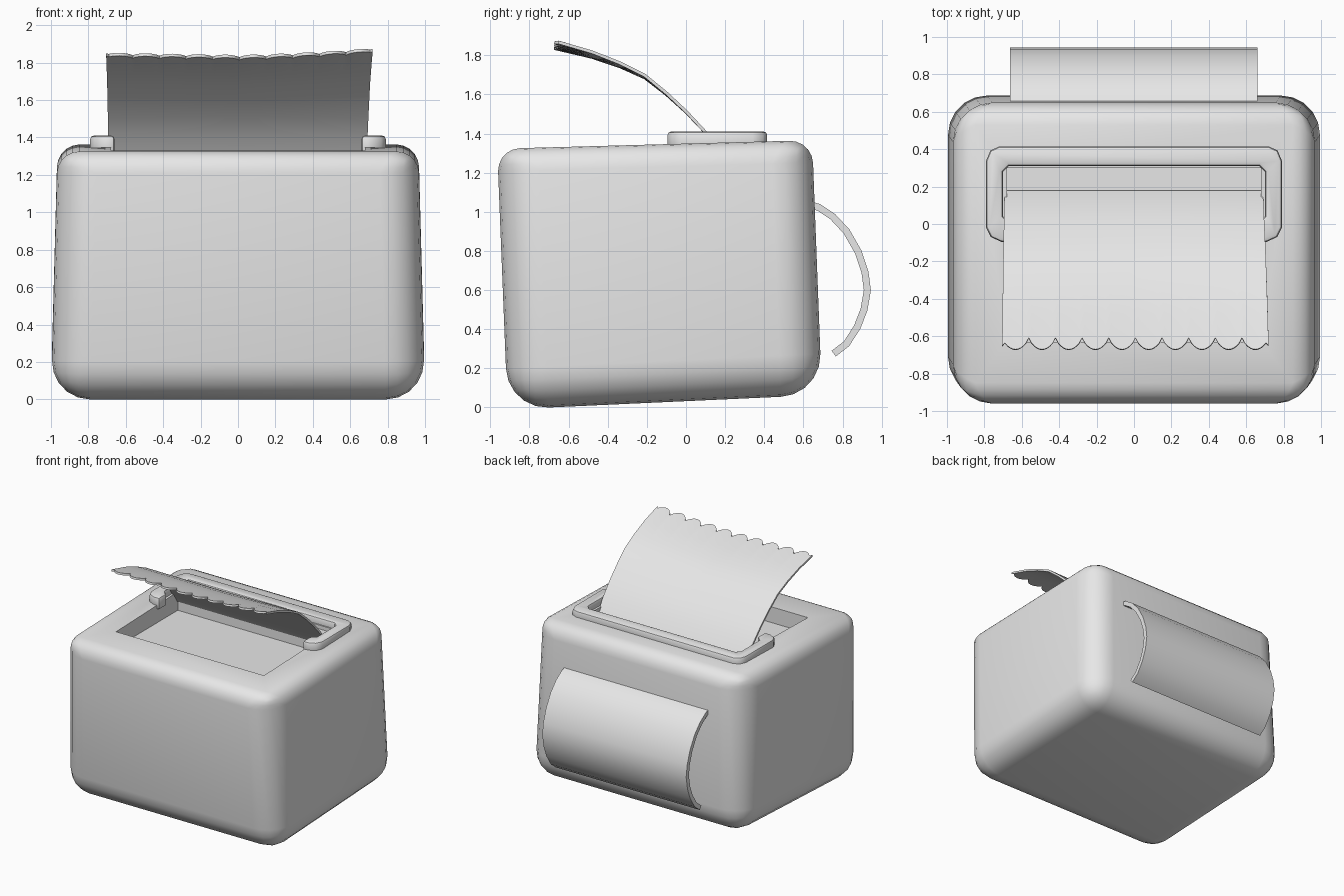
import bpy, bmesh, math

if "Cube" in bpy.data.objects:
    bpy.data.objects.remove(bpy.data.objects["Cube"])

grey = bpy.data.materials.new("plain_grey")
grey.diffuse_color = (0.8, 0.8, 0.8, 1)
grey.use_nodes = True
grey.node_tree.nodes["Principled BSDF"].inputs["Base Color"].default_value = grey.diffuse_color


def make(name, bm):
    bmesh.ops.recalc_face_normals(bm, faces=bm.faces)
    me = bpy.data.meshes.new(name)
    bm.to_mesh(me)
    bm.free()
    ob = bpy.data.objects.new(name, me)
    bpy.context.collection.objects.link(ob)
    me.materials.append(grey)
    return ob


def finish(ob, angle=35):
    """Apply the modifiers, then smooth everything but the sharp edges."""
    bpy.context.view_layer.update()
    dg = bpy.context.evaluated_depsgraph_get()
    me = bpy.data.meshes.new_from_object(ob.evaluated_get(dg))
    ob.modifiers.clear()
    ob.data = me
    bpy.ops.object.select_all(action='DESELECT')
    ob.select_set(True)
    bpy.context.view_layer.objects.active = ob
    bpy.ops.object.shade_smooth_by_angle(angle=math.radians(angle))


def prism(bm, pts, lo, hi, place):
    """Extrude a 2D outline between lo and hi; place maps (a, b, h) to a point."""
    a = [bm.verts.new(place(*p, lo)) for p in pts]
    b = [bm.verts.new(place(*p, hi)) for p in pts]
    bm.faces.new(a)
    bm.faces.new(b[::-1])
    n = len(pts)
    for i in range(n):
        j = (i + 1) % n
        bm.faces.new((a[i], b[i], b[j], a[j]))


def sheet(name, rows, thickness):
    bm = bmesh.new()
    grid = [[bm.verts.new(p) for p in row] for row in rows]
    for r, s in zip(grid, grid[1:]):
        for i in range(len(r) - 1):
            bm.faces.new((r[i], r[i + 1], s[i + 1], s[i]))
    ob = make(name, bm)
    m = ob.modifiers.new("thickness", 'SOLIDIFY')
    m.thickness, m.offset = thickness, 0
    finish(ob)
    return ob


# Body: leaning, slightly tapered box with soft edges
bm = bmesh.new()
side = [(-0.912, -0.01), (0.695, 0.064), (0.645, 1.366), (-0.965, 1.322)]
prism(bm, side, -1, 1, lambda y, z, x: (x * (1.0 if z < 0.5 else 0.965), y, z))
weight = bm.edges.layers.float.new("bevel_weight_edge")
for e in bm.edges:
    e[weight] = 0.55 if all(v.co.z > 1 for v in e.verts) else 1.0
body = make("body", bm)
bev = body.modifiers.new("round", 'BEVEL')
bev.limit_method, bev.width, bev.segments = 'WEIGHT', 0.21, 5

# Paper well and the shallow ledge behind it
cutters = []
for name, y0, y1, z0 in (("well_cutter", -0.63, 0.18, 1.2),
                         ("ledge_cutter", 0.1, 0.3, 1.325)):
    bm = bmesh.new()
    w = 0.68
    prism(bm, [(-w, y0), (w, y0), (w, y1), (-w, y1)], z0, 1.6,
          lambda x, y, z: (x, y, z))
    cut = make(name, bm)
    cut.hide_render = True
    cutters.append(cut)
    m = body.modifiers.new(name, 'BOOLEAN')
    m.operation, m.solver, m.object = 'DIFFERENCE', 'EXACT', cut
finish(body)
for cut in cutters:
    bpy.data.objects.remove(cut)

# U-shaped tear bar around the slot
half = [(0.67, 0.31), (0.70, 0.28), (0.70, 0.04), (0.66, 0.0), (0.66, -0.095),
        (0.71, -0.095), (0.765, -0.07), (0.79, -0.02), (0.79, 0.34),
        (0.768, 0.393), (0.72, 0.415)]
outline = half + [(-x, y) for x, y in half[::-1]]
bm = bmesh.new()
prism(bm, outline, 1.31, 1.41, lambda x, y, z: (x, y, z))
bar = make("tear_bar", bm)
m = bar.modifiers.new("soften", 'BEVEL')
m.width, m.segments, m.limit_method = 0.018, 2, 'ANGLE'
m.angle_limit = math.radians(60)
finish(bar, 40)

# Printed paper curling forward, with a scalloped torn end
curve = [(0.18, 1.28), (0.10, 1.405), (0.0, 1.51), (-0.1, 1.6), (-0.21, 1.685),
         (-0.34, 1.743), (-0.48, 1.79), (-0.61, 1.822)]
rows, cols = [], 100
for k, (y, z) in enumerate(curve):
    v = k / (len(curve) - 1)
    row = []
    for i in range(cols + 1):
        u = i / cols
        x = -0.692 - 0.013 * v + u * (1.38 + 0.045 * v)
        lift = v * v * (0.035 * max(0, x / 0.7) ** 1.5 + 0.012 * max(0, -x / 0.7))
        scallop = abs(math.sin(math.pi * 10 * u)) ** 0.7 if k == len(curve) - 1 else 0
        if i in (0, cols) and scallop < 0.1 and k == len(curve) - 1:
            scallop = 0.7
        row.append((x, y - 0.062 * scallop, z + lift + 0.012 * scallop))
    rows.append(row)
sheet("paper", rows, 0.016)

# Curved flap on the back
arc = [(0.62, 1.04), (0.68, 1.022), (0.75, 0.975), (0.82, 0.9), (0.88, 0.795),
       (0.915, 0.69), (0.927, 0.6), (0.91, 0.5), (0.875, 0.41), (0.82, 0.325),
       (0.755, 0.275)]
sheet("back_flap", [[(x, y, z) for x in (-0.663, 0.66)] for y, z in arc], 0.036)
